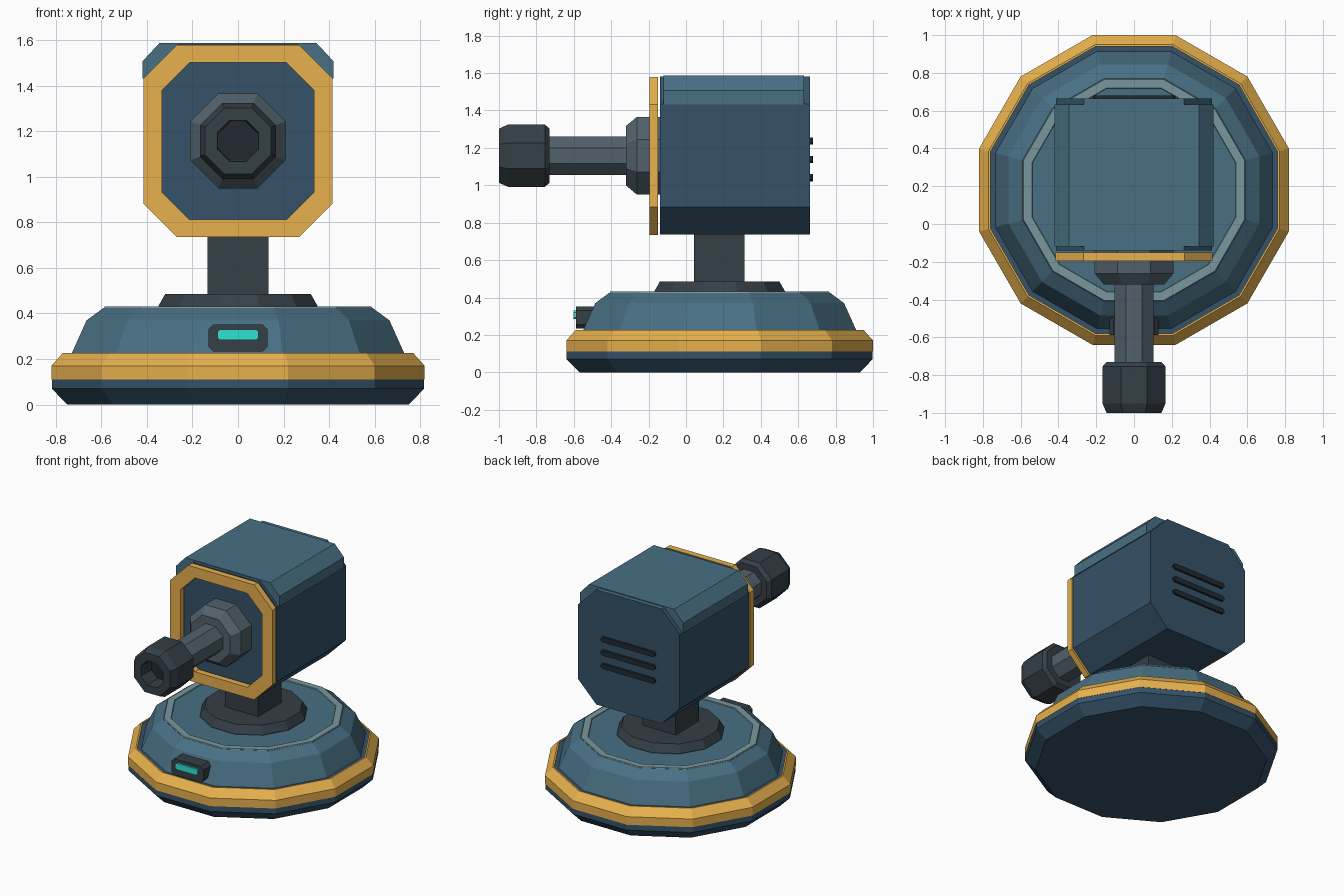
import bpy, bmesh, math

if "Cube" in bpy.data.objects:
    bpy.data.objects.remove(bpy.data.objects["Cube"])


def material(name, rgb):
    m = bpy.data.materials.new(name)
    m.diffuse_color = (*rgb, 1)
    m.use_nodes = True
    m.node_tree.nodes["Principled BSDF"].inputs["Base Color"].default_value = m.diffuse_color
    return m


NAVY = material("navy", (0.035, 0.085, 0.14))
BLUE = material("blue", (0.065, 0.16, 0.23))
PALE = material("pale_trim", (0.19, 0.31, 0.34))
GOLD = material("gold", (0.80, 0.44, 0.075))
DARK = material("dark_metal", (0.035, 0.05, 0.062))
STEEL = material("steel", (0.085, 0.12, 0.145))
BLACK = material("black", (0.015, 0.022, 0.03))
TEAL = material("teal_light", (0.03, 0.75, 0.65))

CY = 0.18      # centre of the base in y
AXIS_Z = 1.158  # height of the barrel axis


def finish(name, bm, *mats):
    bmesh.ops.recalc_face_normals(bm, faces=bm.faces[:])
    me = bpy.data.meshes.new(name)
    bm.to_mesh(me)
    bm.free()
    for m in mats:
        me.materials.append(m)
    ob = bpy.data.objects.new(name, me)
    bpy.context.collection.objects.link(ob)
    return ob


def lathe(name, profile, sides, place, mat, closed=False):
    """Faceted turning; profile is (flat-to-centre distance, position along axis)."""
    bm = bmesh.new()
    rings = []
    for r, h in profile:
        r /= math.cos(math.pi / sides)
        angles = [2 * math.pi * (i + 0.5) / sides for i in range(sides)]
        rings.append([bm.verts.new(place(r * math.cos(a), r * math.sin(a), h)) for a in angles])
    pairs = list(zip(rings, rings[1:]))
    if closed:
        pairs.append((rings[-1], rings[0]))
    else:
        bm.faces.new(rings[0])
        bm.faces.new(rings[-1])
    for a, b in pairs:
        for i in range(sides):
            j = (i + 1) % sides
            bm.faces.new((a[i], a[j], b[j], b[i]))
    return finish(name, bm, mat)


def upright(u, v, h):
    return (u, CY + v, h)


def forward(u, v, h):
    return (u, h, AXIS_Z + v)


def octagon(hx, z0, z1, c):
    """Chamfered rectangle in the xz plane."""
    return [(hx, z0 + c), (hx, z1 - c), (hx - c, z1), (c - hx, z1),
            (-hx, z1 - c), (-hx, z0 + c), (c - hx, z0), (hx - c, z0)]


def prism(name, outline, y0, y1, *mats, hole=None):
    """Outline in xz extruded along y, optionally as a frame around a hole."""
    bm = bmesh.new()
    loop = lambda pts, y: [bm.verts.new((x, y, z)) for x, z in pts]
    loops = [loop(outline, y0), loop(outline, y1)]
    if hole:
        loops += [loop(hole, y1), loop(hole, y0)]
    else:
        bm.faces.new(loops[0])
        bm.faces.new(loops[1])
    n = len(outline)
    for k in range(4 if hole else 1):
        a, b = loops[k], loops[(k + 1) % len(loops)]
        for i in range(n):
            j = (i + 1) % n
            bm.faces.new((a[i], a[j], b[j], b[i]))
    return finish(name, bm, *mats)


# Base: foot, gold rim, dome and pale inlay
lathe("base_foot", [(0.75, 0), (0.818, 0.07), (0.818, 0.112), (0.768, 0.113), (0.768, 0.218)],
      12, upright, NAVY)
lathe("base_rim", [(0.77, 0.11), (0.82, 0.11), (0.82, 0.17), (0.77, 0.226), (0.76, 0.226), (0.76, 0.11)],
      12, upright, GOLD, closed=True)
lathe("base_dome", [(0.737, 0.21), (0.665, 0.37), (0.59, 0.425)], 12, upright, BLUE)
lathe("dome_inlay", [(0.59, 0.42), (0.585, 0.431), (0.54, 0.431), (0.535, 0.42)],
      12, upright, PALE, closed=True)

# Swivel collar and neck post
lathe("swivel_collar", [(0.35, 0.42), (0.35, 0.432), (0.32, 0.485)], 12, upright, DARK)
prism("neck_post", [(0.135, 0.47), (0.135, 0.78), (-0.135, 0.78), (-0.135, 0.47)],
      0.042, 0.312, DARK)

# Head: octagonal body with lighter top, roof cap and gold front frame
body = prism("head_body", octagon(0.413, 0.737, 1.582, 0.148), -0.14, 0.664, NAVY, BLUE)
for f in body.data.polygons:
    if f.normal.z > 0.9:
        f.material_index = 1
prism("head_roof", [(0.42, 1.432), (0.42, 1.507), (0.345, 1.588),
                    (-0.345, 1.588), (-0.42, 1.507), (-0.42, 1.432)], -0.12, 0.632, BLUE)
prism("front_frame", octagon(0.416, 0.735, 1.58, 0.148), -0.195, -0.15, GOLD,
      hole=octagon(0.333, 0.812, 1.502, 0.12))

# Rear vent slats
for k in range(3):
    z = 1.04 + 0.098 * k
    prism(f"vent_slat_{k + 1}", octagon(0.22, z - 0.019, z + 0.019, 0.012), 0.65, 0.68, BLACK)

# Gun: mount, barrel and hollow muzzle
lathe("barrel_mount", [(0.208, -0.13), (0.208, -0.262), (0.16, -0.32)], 8, forward, STEEL)
lathe("barrel", [(0.103, -0.30), (0.103, -0.75)], 8, forward, STEEL)
lathe("muzzle", [(0.145, -0.73), (0.167, -0.755), (0.167, -0.95), (0.145, -1.0),
                 (0.09, -1.0), (0.085, -0.88)], 8, forward, DARK)
lathe("bore_floor", [(0.084, -0.87), (0.084, -0.885)], 8, forward, BLACK)

# Status light on the front of the base
prism("light_housing", octagon(0.13, 0.233, 0.352, 0.022), -0.588, -0.47, DARK)
prism("status_light", octagon(0.09, 0.284, 0.33, 0.01), -0.602, -0.57, TEAL)
